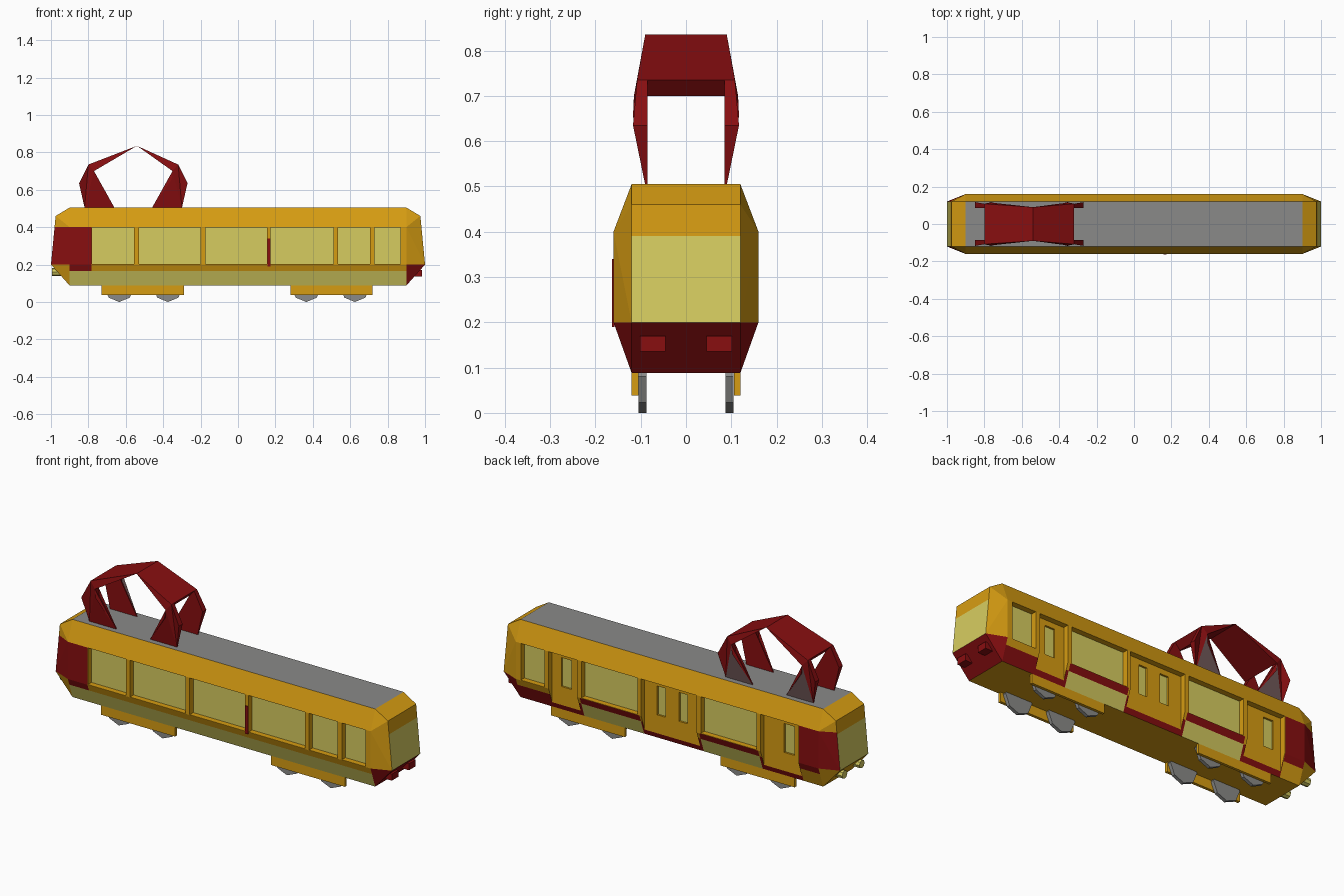
import bpy, bmesh, math
from mathutils import Matrix, Vector

if "Cube" in bpy.data.objects:
    bpy.data.objects.remove(bpy.data.objects["Cube"])


def material(name, r, g, b):
    m = bpy.data.materials.new(name)
    m.diffuse_color = [(c / 255 / 12.92 if c < 10 else ((c / 255 + .055) / 1.055) ** 2.4) for c in (r, g, b)] + [1]
    m.use_nodes = True
    m.node_tree.nodes["Principled BSDF"].inputs["Base Color"].default_value = m.diffuse_color
    return m


ORANGE = material("amber_paint", 214, 156, 18)
RED = material("dark_red_paint", 136, 14, 16)
GLASS = material("pale_yellow_glass", 214, 204, 96)
GREY = material("grey_metal", 138, 138, 136)
MAUVE = material("dull_mauve_metal", 112, 88, 88)


def finish(name, bm, *mats):
    bmesh.ops.recalc_face_normals(bm, faces=bm.faces)
    me = bpy.data.meshes.new(name)
    bm.to_mesh(me)
    bm.free()
    for m in mats:
        me.materials.append(m)
    ob = bpy.data.objects.new(name, me)
    bpy.context.collection.objects.link(ob)
    return ob


def boxes(name, specs, mat):
    """One object of boxes, each (x0, x1, y0, y1, z0, z1)."""
    bm = bmesh.new()
    for x0, x1, y0, y1, z0, z1 in specs:
        mid = Matrix.Translation(((x0 + x1) / 2, (y0 + y1) / 2, (z0 + z1) / 2))
        bmesh.ops.create_cube(bm, size=1, matrix=mid @ Matrix.Diagonal((x1 - x0, abs(y1 - y0), z1 - z0, 1)))
    return finish(name, bm, mat)


def hull(bm, points):
    bmesh.ops.convex_hull(bm, input=[bm.verts.new(p) for p in points])


# Body shell: hull of the bevelled car outline
bm = bmesh.new()
outline = [(.9, .12, .088), (.9, .16, .2), (.9, .16, .4), (.9, .12, .505), (1, .12, .2), (.975, .12, .46)]
hull(bm, [(x * sx, y * sy, z) for x, y, z in outline for sx in (-1, 1) for sy in (-1, 1)])
bmesh.ops.dissolve_limit(bm, angle_limit=.01, verts=bm.verts, edges=bm.edges)
cuts = [((0, 0, z), (0, 0, 1)) for z in (.165, .2, .39, .4)]
cuts += [((x, 0, 0), (1, 0, 0)) for x in (-.9, -.783, -.54, -.19, .165, .52, .9)]
for co, no in cuts:
    bmesh.ops.bisect_plane(bm, geom=bm.verts[:] + bm.edges[:] + bm.faces[:], plane_co=co, plane_no=no)
body = finish("tram_body", bm, ORANGE, RED, GLASS, GREY)

# Recesses: windows all along the front, windows and doors on the back
bays = [(-.78, -.555), (-.53, -.2), (-.175, .155), (.175, .51), (.535, .705), (.73, .87)]
back_windows = (1, 3, 5)
recess = [(a, b, -.3, -.13, .202, .399) for a, b in bays]
for i, (a, b) in enumerate(bays):
    recess.append((a, b, .13, .3, .202 if i in back_windows else .1, .399))
panes = [(a, b, .12, .3, .215, .37) for a, b in ((-.735, -.675), (-.1, -.05), (.03, .08), (.59, .65))]
for name, spec in (("bay_cutter", recess), ("door_pane_cutter", panes)):
    cutter = boxes(name, spec, ORANGE)
    cutter.hide_render = True
    mod = body.modifiers.new(name, 'BOOLEAN')
    mod.operation = 'DIFFERENCE'
    mod.solver = 'EXACT'
    mod.object = cutter
    bpy.context.view_layer.objects.active = body
    bpy.ops.object.modifier_apply(modifier=name)
    bpy.data.objects.remove(cutter)


# Body colours by position and direction
def body_colour(c, n):
    ay = abs(c.y)
    if abs(c.x) < .89 and abs(n.y) > .9 and ay < .135:
        in_window = any(bays[i][0] < c.x < bays[i][1] for i in back_windows)
        return 2 if c.y < 0 or ay < .125 or in_window else 0
    if n.z > .95 and c.z > .5:
        return 3
    if abs(n.x) > .9:
        if abs(c.x) < .9:
            return 0
        return 2 if .2 < c.z < .39 else 0
    if n.z < -.95 or abs(n.z) > .95:
        return 0
    if c.z < .2:
        if c.x < -.9:
            return 0
        if c.z < .165 or c.x > .9 or c.x < -.783:
            return 1
        return 1 if c.y > 0 and (-.54 < c.x < -.19 or .165 < c.x < .52) else 0
    return 1 if c.x < -.783 and c.z < .4 else 0


for p in body.data.polygons:
    p.material_index = body_colour(p.center, p.normal)

# Red lower part of one window post
boxes("red_window_post", [(.157, .173, -.163, -.158, .19, .34)], RED)

# Bogie side frames and octagonal wheels
frames = []
for x0, x1 in ((-.73, -.29), (.28, .72)):
    frames += [(x0, x1, -.12, -.105, .038, .1), (x0, x1, .106, .12, .038, .1)]
boxes("bogie_frames", frames, ORANGE)
bm = bmesh.new()
for x in (-.635, -.375, .365, .625):
    for y in (-.096, .096):
        m = Matrix.Translation((x, y, .08)) @ Matrix.Rotation(math.pi / 2, 4, 'X')
        bmesh.ops.create_cone(bm, cap_ends=True, segments=8, radius1=.08, radius2=.08, depth=.018, matrix=m)
finish("wheels", bm, GREY)

# Lamps: red boxes on one end, round yellow ones on the other
boxes("tail_lamps", [(.92, .985, y - .028, y + .028, .135, .17) for y in (-.073, .073)], RED)
bm = bmesh.new()
for y in (-.073, .073):
    m = Matrix.Translation((-.965, y, .16)) @ Matrix.Rotation(math.pi / 2, 4, 'Y')
    bmesh.ops.create_cone(bm, cap_ends=True, segments=8, radius1=.022, radius2=.022, depth=.06, matrix=m)
finish("head_lamps", bm, GLASS)

# Pantograph: two wedge plates meeting at the peak, on four splayed legs
leg = [(-.82, .503, .09), (-.85, .635, .117), (-.80, .735, .108), (-.77, .70, .115), (-.765, .655, .117), (-.66, .503, .09)]
plates, legs = bmesh.new(), bmesh.new()
for flip in (False, True):
    def mx(x):
        return -1.12 - x if flip else x
    hull(plates, [(mx(x), s * y, z) for x, y, z in ((-.80, .108, .735), (-.77, .115, .70)) for s in (-1, 1)]
         + [(-.54, s * .09, .835) for s in (-1, 1)])
    for s in (-1, 1):
        inner = [legs.verts.new((mx(x), s * .085, z)) for x, z, y in leg]
        outer = [legs.verts.new((mx(x), s * y, z)) for x, z, y in leg]
        legs.faces.new(inner)
        legs.faces.new(outer)
        for i in range(len(leg)):
            j = (i + 1) % len(leg)
            legs.faces.new((inner[i], inner[j], outer[j], outer[i]))
finish("pantograph_plates", plates, RED)
bmesh.ops.triangulate(legs, faces=legs.faces[:])
leg_ob = finish("pantograph_legs", legs, RED, MAUVE)
for p in leg_ob.data.polygons:
    if p.center.y > .09 and p.center.z < .62 and p.normal.y > .3:
        p.material_index = 1
